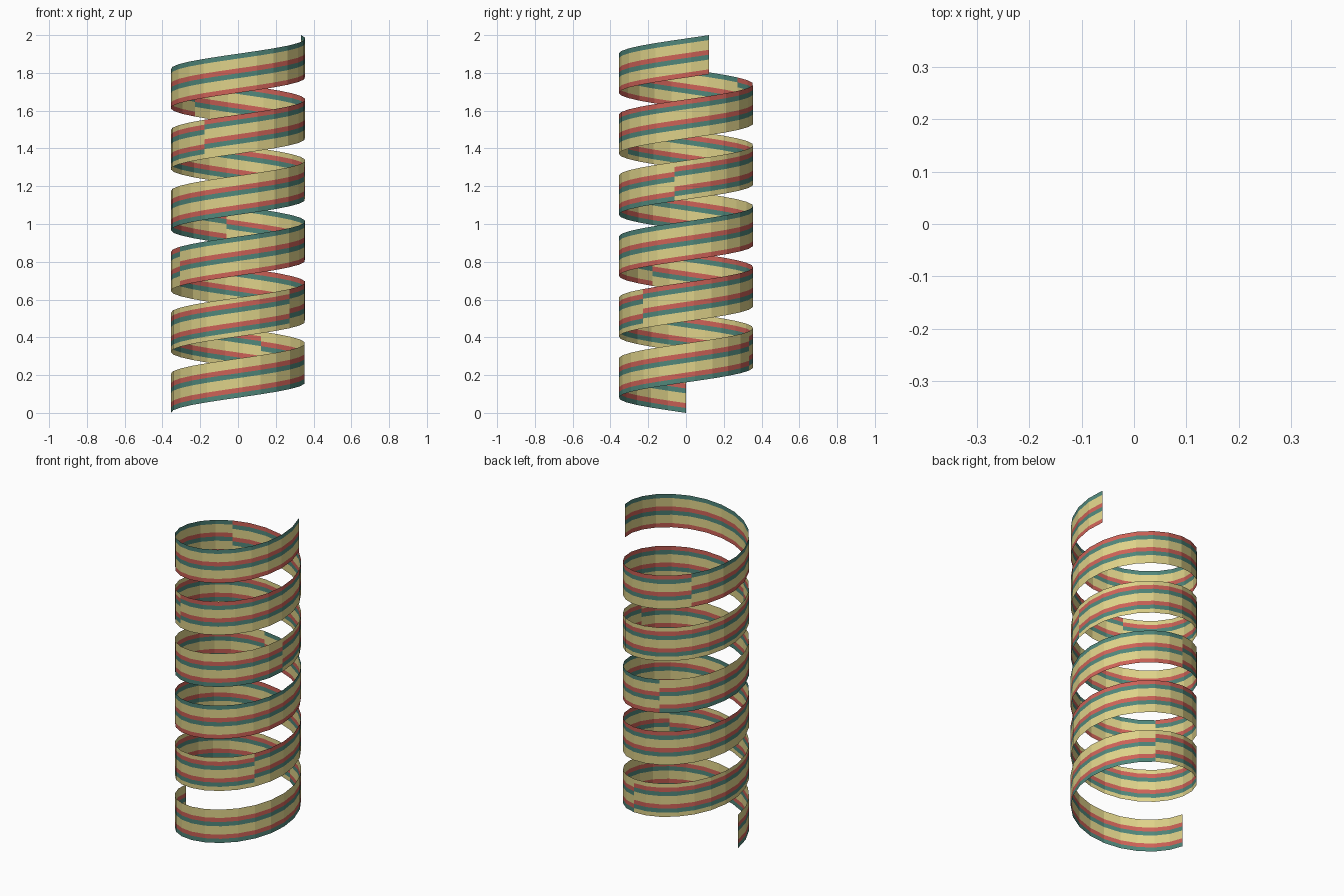
import bpy, bmesh, math

if "Cube" in bpy.data.objects:
    bpy.data.objects.remove(bpy.data.objects["Cube"])

RADIUS = 0.356
BAND = 0.207                 # vertical height of the ribbon
RISE = 2.0 - BAND            # climb from first to last edge
SEGMENTS, PER_STEP = 128, 16 # flat segments in total / before stripes step up
ROWS = 8                     # stripe rows across the ribbon
SWEEP = math.radians(2000)


def material(name, rgb):
    m = bpy.data.materials.new(name)
    m.diffuse_color = (*rgb, 1.0)
    m.use_nodes = True
    m.node_tree.nodes["Principled BSDF"].inputs["Base Color"].default_value = m.diffuse_color
    return m


mats = [material("teal", (0.08, 0.24, 0.195)),
        material("red", (0.61, 0.12, 0.095)),
        material("straw_yellow", (0.73, 0.64, 0.25))]

# stripe rule from the bottom up: teal, red, double-width yellow
pattern = [0, 1, 2, 2]

# helical ribbon as a grid of flat segments and rows
bm = bmesh.new()
grid = []
for i in range(SEGMENTS + 1):
    t = i / SEGMENTS
    a = math.pi + SWEEP * t
    grid.append([bm.verts.new((RADIUS * math.cos(a), RADIUS * math.sin(a),
                               RISE * t + BAND * r / ROWS))
                 for r in range(ROWS + 1)])
for i in range(SEGMENTS):
    for r in range(ROWS):
        face = bm.faces.new((grid[i][r], grid[i + 1][r],
                             grid[i + 1][r + 1], grid[i][r + 1]))
        # stripes move up by one row after every sixteen segments
        face.material_index = pattern[(r - i // PER_STEP) % 4]

mesh = bpy.data.meshes.new("spiral_ribbon")
bm.to_mesh(mesh)
bm.free()
for m in mats:
    mesh.materials.append(m)
bpy.context.collection.objects.link(bpy.data.objects.new("spiral_ribbon", mesh))
